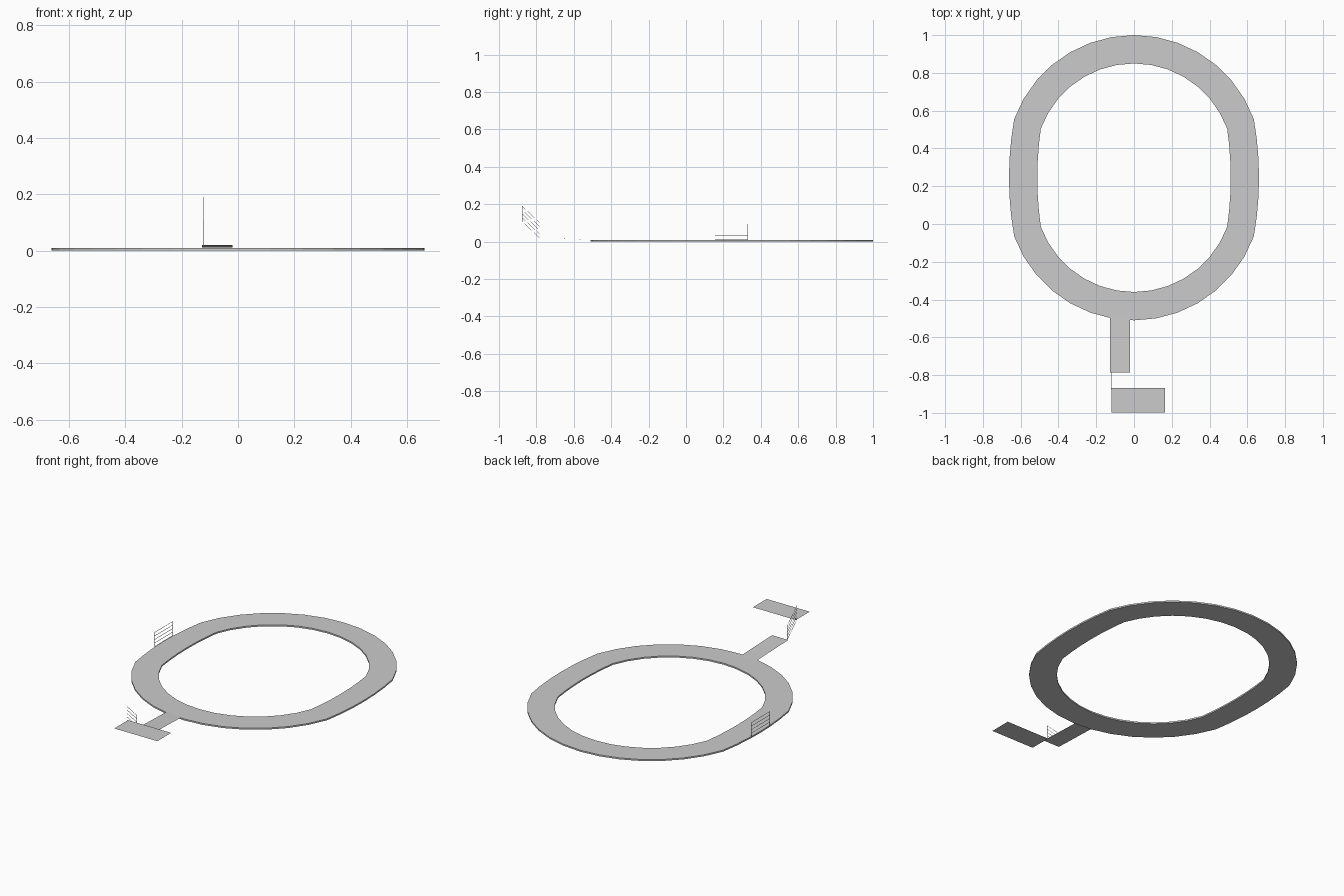
import bpy, bmesh
from math import sin, cos, radians, pi
from mathutils import Vector

if "Cube" in bpy.data.objects:
    bpy.data.objects.remove(bpy.data.objects["Cube"])

CY = 0.245            # centre of the ring in y
ARC_OFFSET = 0.08     # end arcs are centred this far from CY


def make_object(name, bm):
    mesh = bpy.data.meshes.new(name)
    bm.to_mesh(mesh)
    bm.free()
    obj = bpy.data.objects.new(name, mesh)
    bpy.context.collection.objects.link(obj)
    return obj


def outline(radius, half_width, arc_steps=14, side_steps=6):
    """Rounded oval: two end arcs joined by gently bulging sides."""
    half = []
    for i in range(arc_steps + 1):
        a = radians(20 + 140 * i / arc_steps)
        half.append((radius * cos(a), ARC_OFFSET + radius * sin(a)))
    x0, y0 = half[-1]
    bulge = half_width + x0
    for i in range(1, side_steps):
        t = 1 - 2 * i / side_steps
        half.append((x0 - bulge * (1 - t * t), y0 * t))
    pts = half + [(-x, -y) for x, y in half]
    return [(x, y + CY) for x, y in pts]


def sheet(name, corners):
    bm = bmesh.new()
    bm.faces.new([bm.verts.new(c) for c in corners])
    make_object(name, bm)


def bar(bm, a, b, w=0.0015):
    """Thin square bar from a to b."""
    a, b = Vector(a), Vector(b)
    d = b - a
    ret = bmesh.ops.create_cube(bm, size=1)
    rot = d.to_track_quat('Z', 'Y')
    for v in ret["verts"]:
        v.co = (a + b) / 2 + rot @ Vector((v.co.x * w, v.co.y * w, v.co.z * d.length))


def railing(name, x, start, end, height, rails=5):
    """Stack of parallel rails between two upright posts."""
    bm = bmesh.new()
    for i in range(rails):
        h = height * i / (rails - 1)
        bar(bm, (x, start[0], start[1] + h), (x, end[0], end[1] + h))
    for y, z in (start, end):
        bar(bm, (x, y, z), (x, y, z + height))
    make_object(name, bm)


# Ring walkway
bm = bmesh.new()
loops = []
for pts in (outline(0.675, 0.662), outline(0.525, 0.512)):
    for z in (0, 0.009):
        loops.append([bm.verts.new((x, y, z)) for x, y in pts])
ob, ot, ib, it = loops
n = len(ob)
for a, b in ((ob, ot), (ot, it), (it, ib), (ib, ob)):
    for i in range(n):
        j = (i + 1) % n
        bm.faces.new((a[i], a[j], b[j], b[i]))
bmesh.ops.recalc_face_normals(bm, faces=bm.faces)
make_object("ring_walkway", bm)

# Sloping access ramp
sheet("access_ramp", [(-0.127, -0.785, 0.02), (-0.02, -0.785, 0.02),
                      (-0.02, -0.495, 0.0105), (-0.127, -0.485, 0.0105)])

# Raised landing
sheet("landing", [(-0.12, -0.998, 0.106), (0.165, -0.998, 0.106),
                  (0.165, -0.868, 0.106), (-0.12, -0.868, 0.106)])

# Railings
railing("side_railing", -0.662, (0.155, 0.01), (0.33, 0.01), 0.084)
railing("stair_railing", -0.121, (-0.783, 0.02), (-0.876, 0.108), 0.082)
